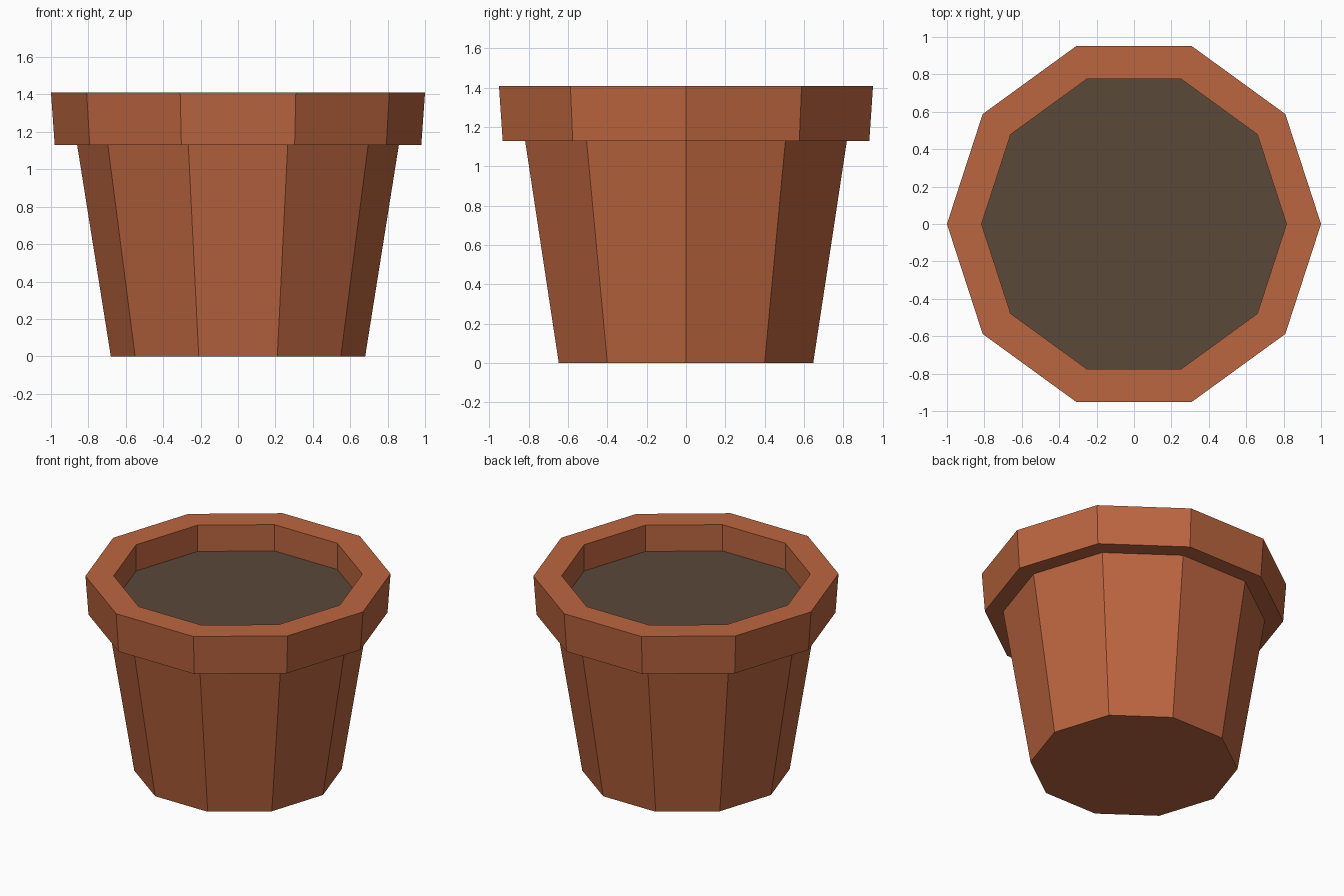
import bpy
import bmesh
from math import cos, sin, tau

SIDES = 10

cube = bpy.data.objects.get("Cube")
if cube:
    bpy.data.objects.remove(cube, do_unlink=True)


def make_material(name, colour):
    mat = bpy.data.materials.new(name)
    mat.use_nodes = True
    mat.diffuse_color = colour
    mat.node_tree.nodes["Principled BSDF"].inputs["Base Color"].default_value = colour
    return mat


def lathe(name, profile, mat, cap_start=False, cap_end=False):
    """Turn a (radius, height) profile into a flat-sided solid of revolution."""
    bm = bmesh.new()
    rings = [[bm.verts.new((r * cos(tau * i / SIDES), r * sin(tau * i / SIDES), z))
              for i in range(SIDES)] for r, z in profile]
    for low, high in zip(rings, rings[1:]):
        for i in range(SIDES):
            j = (i + 1) % SIDES
            bm.faces.new((low[i], low[j], high[j], high[i]))
    if cap_start:
        bm.faces.new(rings[0][::-1])
    if cap_end:
        bm.faces.new(rings[-1])
    mesh = bpy.data.meshes.new(name)
    bm.to_mesh(mesh)
    bm.free()
    mesh.materials.append(mat)
    obj = bpy.data.objects.new(name, mesh)
    bpy.context.collection.objects.link(obj)
    return obj


terracotta = make_material("terracotta", (0.50, 0.13, 0.05, 1))
earth = make_material("dark earth", (0.105, 0.065, 0.042, 1))

# Tapered body with its base, stepping out to the overhanging rim and back inside
lathe("pot", [(0.68, 0), (0.86, 1.13), (0.98, 1.13), (1.0, 1.41),
              (0.815, 1.41), (0.815, 1.22)], terracotta, cap_start=True)

# Flat soil surface set below the rim
lathe("soil", [(0.815, 1.22)], earth, cap_end=True)
